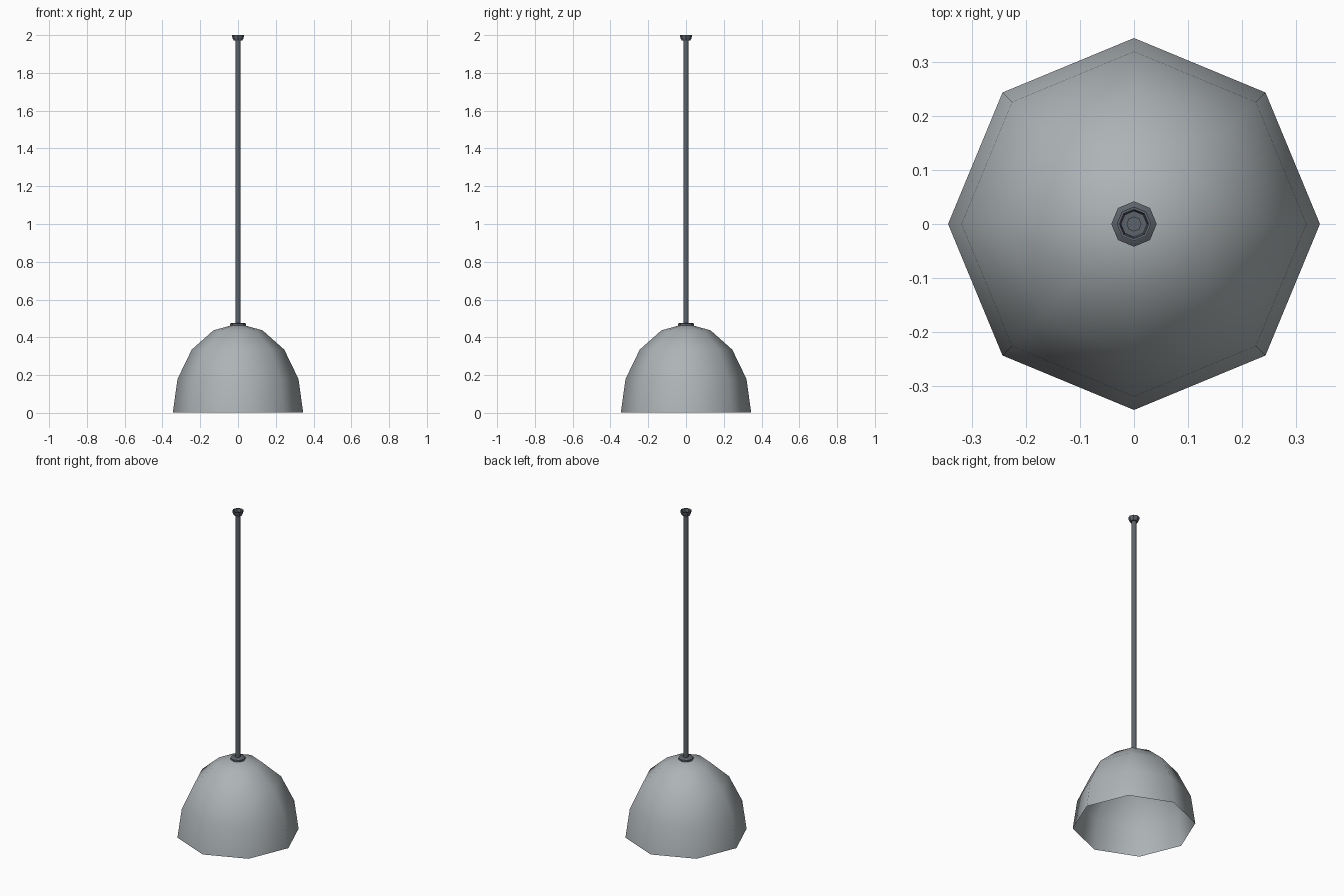
import bpy, bmesh, math

if "Cube" in bpy.data.objects:
    bpy.data.objects.remove(bpy.data.objects["Cube"])

SIDES = 8


def material(name, rgb):
    m = bpy.data.materials.new(name)
    m.diffuse_color = (*rgb, 1)
    m.use_nodes = True
    m.node_tree.nodes["Principled BSDF"].inputs["Base Color"].default_value = m.diffuse_color
    return m


def lathe(name, profile, mat, angle):
    """Revolve (radius, height) points around z; radius 0 makes a pole."""
    bm = bmesh.new()
    rings = []
    for r, z in profile:
        if r == 0:
            rings.append([bm.verts.new((0, 0, z))] * SIDES)
        else:
            rings.append([bm.verts.new((r * math.cos(i * math.tau / SIDES),
                                        r * math.sin(i * math.tau / SIDES), z))
                          for i in range(SIDES)])
    for a, b in zip(rings, rings[1:]):
        for i in range(SIDES):
            j = (i + 1) % SIDES
            bm.faces.new(dict.fromkeys((a[i], a[j], b[j], b[i])))
    me = bpy.data.meshes.new(name)
    bm.to_mesh(me)
    bm.free()
    me.materials.append(mat)
    ob = bpy.data.objects.new(name, me)
    bpy.context.collection.objects.link(ob)
    bpy.ops.object.select_all(action='DESELECT')
    ob.select_set(True)
    bpy.context.view_layer.objects.active = ob
    bpy.ops.object.shade_smooth_by_angle(angle=math.radians(angle))
    return ob


shade_grey = material("shade grey", (0.42, 0.455, 0.47))
dark_metal = material("dark metal", (0.11, 0.125, 0.145))

# Open dome shade
lathe("lamp_shade", [(0.345, 0.003), (0.32, 0.18), (0.245, 0.335),
                     (0.13, 0.437), (0, 0.473)], shade_grey, 60)

# Collar where the rod meets the shade
lathe("collar", [(0.042, 0.455), (0.042, 0.472), (0.033, 0.477),
                 (0, 0.477)], dark_metal, 30)

# Long hanging rod
lathe("rod", [(0.014, 0.465), (0.014, 1.985), (0, 1.985)], dark_metal, 50)

# Open ceiling cup
lathe("ceiling_cup", [(0, 1.972), (0.023, 1.972), (0.029, 1.982), (0.032, 2.0),
                      (0.027, 2.0), (0.024, 1.98), (0, 1.98)], dark_metal, 30)
